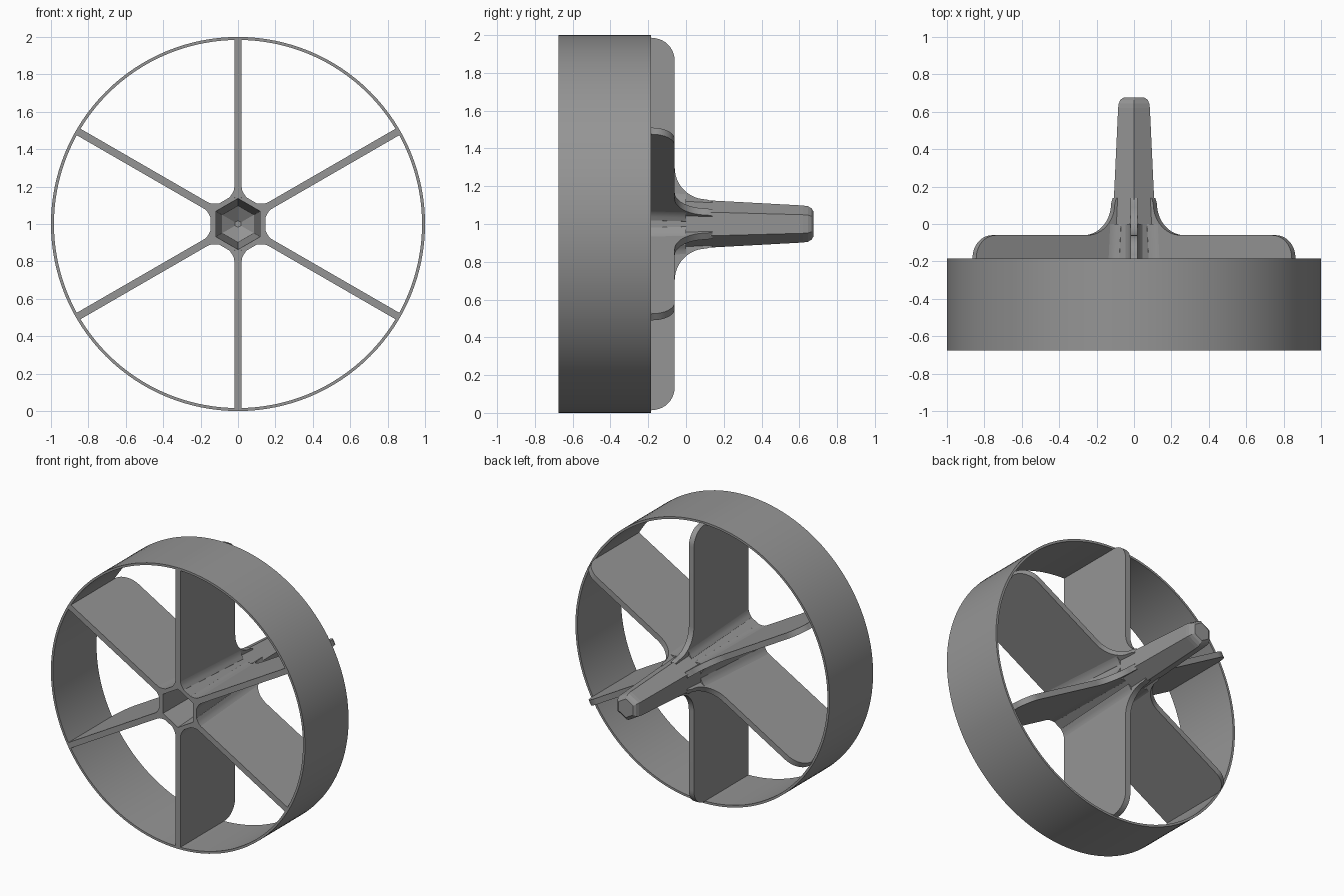
import bpy, bmesh, math
from mathutils import Vector

if "Cube" in bpy.data.objects:
    bpy.data.objects.remove(bpy.data.objects["Cube"])

FRONT, RIM_BACK, FIN_BACK = -0.675, -0.185, -0.06
COS30 = math.cos(math.radians(30))

grey = bpy.data.materials.new("plain grey")
grey.diffuse_color = (0.3, 0.3, 0.3, 1)
grey.use_nodes = True
grey.node_tree.nodes["Principled BSDF"].inputs["Base Color"].default_value = grey.diffuse_color


def hub_radius(y):
    """Corner radius of the tapering hexagonal hub."""
    return (0.114 - 0.047 * y) / COS30


def loft(name, rings, closed=False, smooth=False):
    """Skin a row of equal-length point loops, capped or joined into a loop."""
    bm = bmesh.new()
    loops = [[bm.verts.new(p) for p in ring] for ring in rings]
    n = len(loops[0])
    pairs = list(zip(loops, loops[1:])) + ([(loops[-1], loops[0])] if closed else [])
    for a, b in pairs:
        for i in range(n):
            j = (i + 1) % n
            bm.faces.new((a[i], a[j], b[j], b[i]))
    if not closed:
        bm.faces.new(loops[0])
        bm.faces.new(loops[-1])
    bmesh.ops.recalc_face_normals(bm, faces=bm.faces)
    mesh = bpy.data.meshes.new(name)
    bm.to_mesh(mesh)
    bm.free()
    mesh.materials.append(grey)
    obj = bpy.data.objects.new(name, mesh)
    bpy.context.collection.objects.link(obj)
    if smooth:
        bpy.ops.object.select_all(action='DESELECT')
        obj.select_set(True)
        bpy.context.view_layer.objects.active = obj
        bpy.ops.object.shade_smooth_by_angle(angle=math.radians(30))
    return obj


def circle(r, y, n):
    """Loop around the y axis, first corner pointing up."""
    return [(r * math.sin(2 * math.pi * i / n), y, 1 + r * math.cos(2 * math.pi * i / n))
            for i in range(n)]


def arc(cx, cy, r, start, end, n=10):
    return [(cx + r * math.cos(math.radians(start + (end - start) * i / n)),
             cy + r * math.sin(math.radians(start + (end - start) * i / n)))
            for i in range(n + 1)]


def place(r, t, y, angle):
    """Radial distance, sideways offset and depth to world space."""
    out = Vector((math.cos(angle), 0, math.sin(angle)))
    side = Vector((-math.sin(angle), 0, math.cos(angle)))
    return out * r + side * t + Vector((0, y, 1))


# outer rim
loft("rim", [circle(r, y, 128) for r, y in
             ((1, FRONT), (1, RIM_BACK), (0.984, RIM_BACK), (0.984, FRONT))],
     closed=True, smooth=True)

# hollow hexagonal hub with a rounded tip
hub_profile = [(0.018, 0.05), (0.085 / COS30, 0.0), (0.118 / COS30, FRONT),
               (hub_radius(FRONT), FRONT), (hub_radius(0.62), 0.62),
               (0.094, 0.645), (0.084, 0.664), (0.066, 0.675)]
loft("hub_spike", [circle(r, y, 6) for r, y in hub_profile])

# fin outline: rounded outer corner and a sweeping fillet into the hub
fin_profile = [(hub_radius(FRONT) - 0.012, FRONT), (0.988, FRONT), (0.988, RIM_BACK)]
fin_profile += arc(0.865, FIN_BACK - 0.12, 0.12, 0, 90)
fin_profile += arc(0.30, 0.11, 0.17, 270, 180, 12)
fin_profile += [(hub_radius(0.14) - 0.004, 0.14), (hub_radius(0.14) - 0.012, 0.14)]

# small corner fillet section between hub and fin
half = [(0.200, 0.019), (0.178, 0.023), (0.160, 0.033), (0.143, 0.045), (0.125, 0.045)]
root_section = half + [(0.15, 0)] + [(r, -t) for r, t in reversed(half)]

for k in range(6):
    a = math.radians(30 + 60 * k)
    loft(f"fin_{k + 1}", [[place(r, t, y, a) for r, y in fin_profile] for t in (-0.02, 0.02)],
         smooth=True)
    loft(f"fin_root_{k + 1}",
         [[place(r - shift, t, y, a) for r, t in root_section]
          for y, shift in ((FRONT, 0), (0.0, 0.036))], smooth=True)
